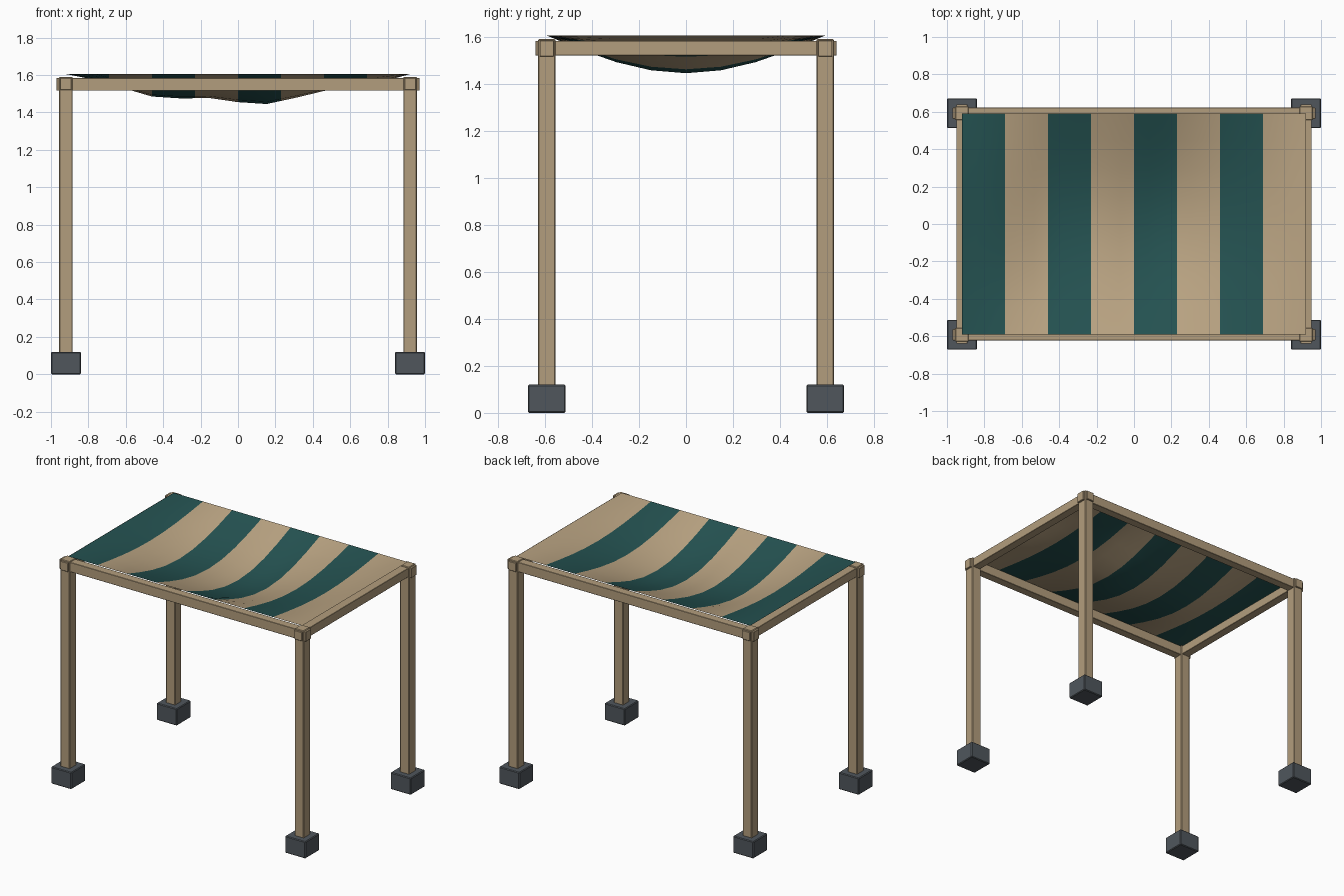
import bpy, math

if "Cube" in bpy.data.objects:
    bpy.data.objects.remove(bpy.data.objects["Cube"])

def material(name, rgb):
    m = bpy.data.materials.new(name)
    m.diffuse_color = (*rgb, 1)
    m.use_nodes = True
    m.node_tree.nodes["Principled BSDF"].inputs["Base Color"].default_value = m.diffuse_color
    return m

WOOD = material("light wood", (0.45, 0.34, 0.205))
GREY = material("slate grey", (0.08, 0.094, 0.108))
TEAL = material("dark teal cloth", (0.018, 0.085, 0.083))
TAN = material("tan cloth", (0.49, 0.37, 0.225))

def box(name, lo, hi, mat, bevel=0.004):
    bpy.ops.mesh.primitive_cube_add(size=1, location=[(a + b) / 2 for a, b in zip(lo, hi)])
    o = bpy.context.object
    o.name = name
    o.scale = [b - a for a, b in zip(lo, hi)]
    bpy.ops.object.transform_apply(location=False, rotation=False, scale=True)
    o.data.materials.append(mat)
    b = o.modifiers.new("edge bevel", 'BEVEL')
    b.width = bevel
    b.segments = 1
    return o

PX, PY = 0.92, 0.592

# Corner posts standing in foot blocks
for sy, fb in ((-1, "front"), (1, "back")):
    for sx, lr in ((-1, "left"), (1, "right")):
        x, y = sx * PX, sy * PY
        box(f"{fb}_{lr}_foot", (x - .08, y - .08, 0), (x + .08, y + .08, .12), GREY, .005)
        box(f"{fb}_{lr}_post", (x - .036, y - .037, .01), (x + .036, y + .037, 1.59), WOOD)

# Top rails, running slightly past the posts
for s, n in ((-1, "front"), (1, "back")):
    box(n + "_rail", (-.97, s * PY - .03, 1.516), (.97, s * PY + .03, 1.584), WOOD, .002)
for s, n in ((-1, "left"), (1, "right")):
    box(n + "_rail", (s * PX - .03, -.64, 1.52), (s * PX + .03, .64, 1.583), WOOD, .002)

# Sagging striped canopy: depth along x, cosine sag along y
DEPTH = [0, .03, .075, .12, .13, .128, .15, .16, .127, .09, .065, .042, 0]
NX, NY, W, D = 24, 8, 0.92, 0.592

def depth(i):
    k, r = divmod(i, 2)
    return DEPTH[k] if r == 0 else (DEPTH[k] + DEPTH[k + 1]) / 2

verts, faces = [], []
for j in range(NY + 1):
    v = 2 * j / NY - 1
    for i in range(NX + 1):
        verts.append((W * (2 * i / NX - 1), D * v,
                      1.605 - depth(i) * math.cos(v * math.pi / 2)))
for j in range(NY):
    for i in range(NX):
        a = j * (NX + 1) + i
        faces.append((a, a + 1, a + NX + 2, a + NX + 1))
mesh = bpy.data.meshes.new("canopy")
mesh.from_pydata(verts, [], faces)
mesh.materials.append(TEAL)
mesh.materials.append(TAN)
for p in mesh.polygons:
    p.use_smooth = True
    p.material_index = int((p.center.x + W) / 0.23) % 2   # eight equal stripes
canopy = bpy.data.objects.new("canopy", mesh)
bpy.context.collection.objects.link(canopy)
